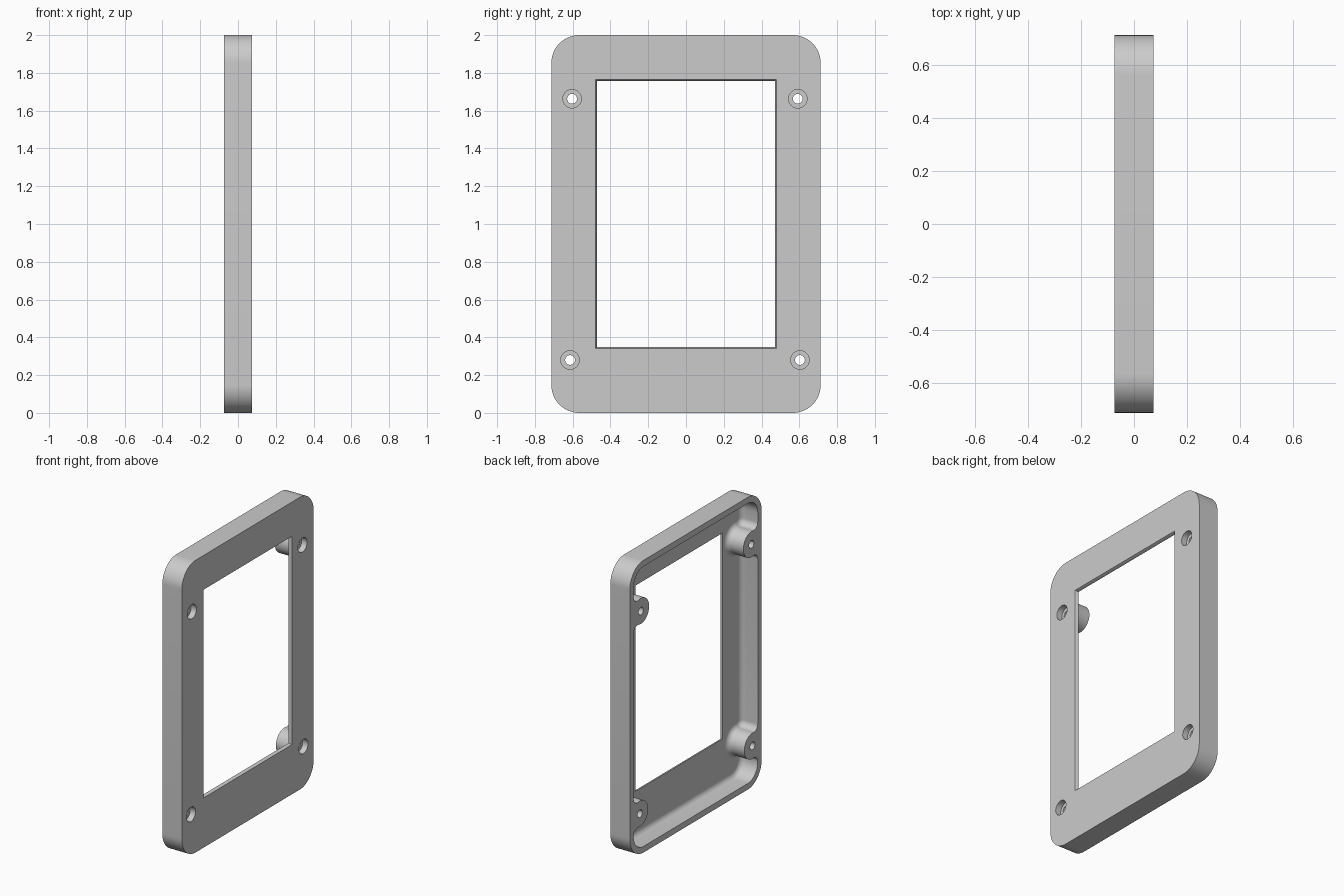
import bpy, bmesh, math

if "Cube" in bpy.data.objects:
    bpy.data.objects.remove(bpy.data.objects["Cube"])

HX, HY, H = 0.0735, 0.713, 2.0        # half thickness, half width, height
WALL, FLOOR_X = 0.042, 0.053          # wall thickness, inner face of the front plate
R_OUT, R_BOSS, R_FIL, R_FLOOR = 0.148, 0.088, 0.042, 0.036
# screw positions: (lower y, lower z, upper y, upper z) for each side
RIGHT = (0.603, 0.28, 0.592, 1.663)
LEFT = (0.614, 0.28, 0.603, 1.663)

grey = bpy.data.materials.new("light grey")
grey.diffuse_color = (0.6, 0.6, 0.6, 1)
grey.use_nodes = True
grey.node_tree.nodes["Principled BSDF"].inputs["Base Color"].default_value = grey.diffuse_color


def arc(cy, cz, r, a0, a1, n=12):
    return [(cy + r * math.cos(a0 + (a1 - a0) * i / n),
             cz + r * math.sin(a0 + (a1 - a0) * i / n)) for i in range(n + 1)]


def loft(name, layers):
    """Closed solid through equal-length (x, outline) layers."""
    bm = bmesh.new()
    rings = [[bm.verts.new((x, y, z)) for y, z in pts] for x, pts in layers]
    n = len(rings[0])
    for a, b in zip(rings, rings[1:]):
        for i in range(n):
            j = (i + 1) % n
            bm.faces.new((a[i], a[j], b[j], b[i]))
    bm.faces.new(rings[0][::-1])
    bm.faces.new(rings[-1])
    bmesh.ops.recalc_face_normals(bm, faces=bm.faces)
    me = bpy.data.meshes.new(name)
    bm.to_mesh(me)
    bm.free()
    me.materials.append(grey)
    ob = bpy.data.objects.new(name, me)
    bpy.context.collection.objects.link(ob)
    return ob


def side(spec, d, w=HY - WALL):
    """One side of the cavity outline, bottom to top, inset by d around the bosses."""
    rc = R_OUT - WALL
    q = math.pi / 2
    pts = arc(w - rc, WALL + rc, rc - d, -q, 0)
    for cy, cz in (spec[:2], spec[2:]):
        dy = w - R_FIL - cy
        dz = math.sqrt((R_BOSS + R_FIL) ** 2 - dy ** 2)
        a = math.atan2(dz, -dy)
        pts += arc(w - R_FIL, cz - dz, R_FIL - d, 0, a, 10)
        pts += arc(cy, cz, R_BOSS + d, a - math.pi, -math.pi - a, 24)[1:-1]
        pts += arc(w - R_FIL, cz + dz, R_FIL - d, -a, 0, 10)
    return pts + arc(w - rc, H - WALL - rc, rc - d, 0, q)


def cavity(d):
    return side(RIGHT, d) + [(-y, z) for y, z in reversed(side(LEFT, d))]


def rect(y, z0, z1):
    return [(-y, z0), (y, z0), (y, z1), (-y, z1)]


# outer rounded block
q = math.pi / 2
outline = []
for k, (sy, cz) in enumerate(((1, R_OUT), (1, H - R_OUT), (-1, H - R_OUT), (-1, R_OUT))):
    outline += arc(sy * (HY - R_OUT), cz, R_OUT, (k - 1) * q, k * q, 16)
frame = loft("bezel_frame", [(-HX, outline), (HX, outline)])

# hollow rear with rounded floor edge, leaving four screw bosses
layers = [(-HX - 0.05, cavity(0))]
for i in range(9):
    t = i / 8 * q
    layers.append((FLOOR_X - R_FLOOR * (1 - math.sin(t)), cavity(R_FLOOR * (1 - math.cos(t)))))
cutters = [loft("cavity_cutter", layers)]

# window with a slightly tapered edge
cutters.append(loft("window_cutter", [
    (-0.2, rect(0.47, 0.348, 1.757)), (FLOOR_X + 0.004, rect(0.47, 0.348, 1.757)),
    (HX, rect(0.478, 0.340, 1.765)), (0.2, rect(0.478, 0.340, 1.765))]))

# counterbored screw holes
for s, spec in ((1, RIGHT), (-1, LEFT)):
    for y, z in (spec[:2], spec[2:]):
        small = arc(s * y, z, 0.026, 0, 4 * q, 32)[:-1]
        big = arc(s * y, z, 0.049, 0, 4 * q, 32)[:-1]
        cutters.append(loft("screw_cutter", [
            (-0.2, small), (HX - 0.04, small), (HX - 0.04, big), (0.2, big)]))

bpy.context.view_layer.objects.active = frame
frame.select_set(True)
for c in cutters:
    c.hide_render = True
    m = frame.modifiers.new("cut", 'BOOLEAN')
    m.operation, m.solver, m.object = 'DIFFERENCE', 'EXACT', c
    bpy.ops.object.modifier_apply(modifier=m.name)
    bpy.data.objects.remove(c)

bpy.ops.object.shade_smooth_by_angle(angle=math.radians(30))
